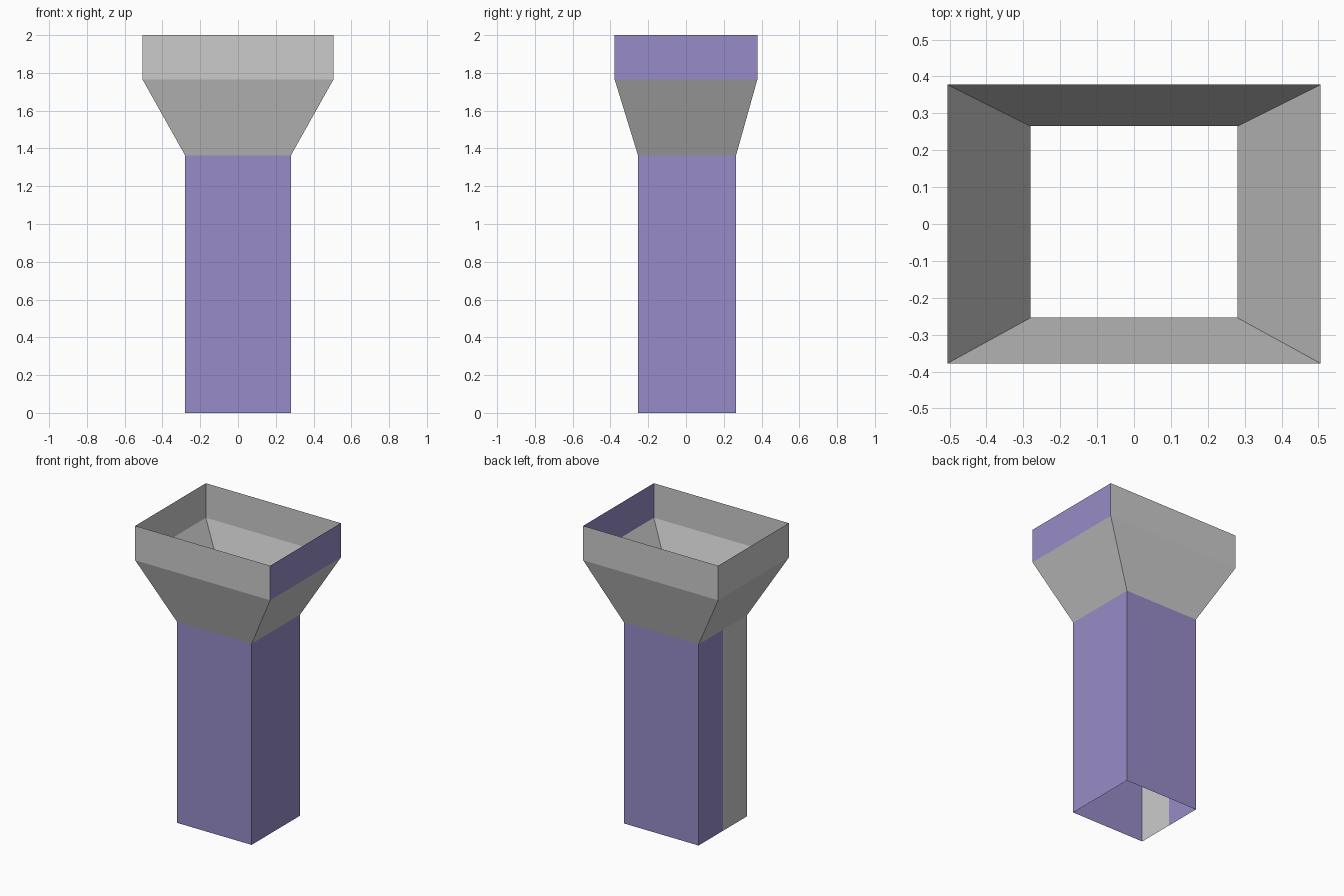
import bpy, bmesh

if "Cube" in bpy.data.objects:
    bpy.data.objects.remove(bpy.data.objects["Cube"])

purple = bpy.data.materials.new("purple_paint")
purple.diffuse_color = (0.31, 0.262, 0.578, 1)
grey = bpy.data.materials.new("bare_grey")
grey.diffuse_color = bpy.data.materials.new("default_grey").diffuse_color


def ring(x, y0, y1, split=None):
    """Rectangle outline: front, right, back, left sides in order."""
    pts = [(-x, y0), (x, y0), (x, y1), (-x, y1)]
    if split is not None:
        pts.append((-x, split))
    return pts


def sleeve(name, low, z0, high, z1, painted=()):
    """Open thin-walled sleeve between two outlines; painted = purple side indices."""
    bm = bmesh.new()
    a = [bm.verts.new((x, y, z0)) for x, y in low]
    b = [bm.verts.new((x, y, z1)) for x, y in high]
    n = len(a)
    for i in range(n):
        j = (i + 1) % n
        f = bm.faces.new((a[i], a[j], b[j], b[i]))
        f.material_index = 1 if i in painted else 0
    me = bpy.data.meshes.new(name)
    bm.to_mesh(me)
    bm.free()
    if painted:
        me.materials.append(grey)
        me.materials.append(purple)
    ob = bpy.data.objects.new(name, me)
    bpy.context.collection.objects.link(ob)
    return ob


throat = (0.28, -0.254, 0.265)
mouth = (0.506, -0.378, 0.378)

# Lower duct: purple, except the front half of its left side
sleeve("lower_duct", ring(*throat, split=0.005), 0, ring(*throat, split=0.005), 1.363,
       painted=(0, 1, 2, 3))
# Flared hopper
sleeve("hopper", ring(*throat), 1.363, ring(*mouth), 1.766)
# Straight collar at the mouth, right side purple
sleeve("mouth_collar", ring(*mouth), 1.766, ring(*mouth), 2.0, painted=(1,))

for m in bpy.data.materials:
    if m.users and not m.is_grease_pencil:
        m.use_nodes = True
        m.node_tree.nodes["Principled BSDF"].inputs["Base Color"].default_value = m.diffuse_color
